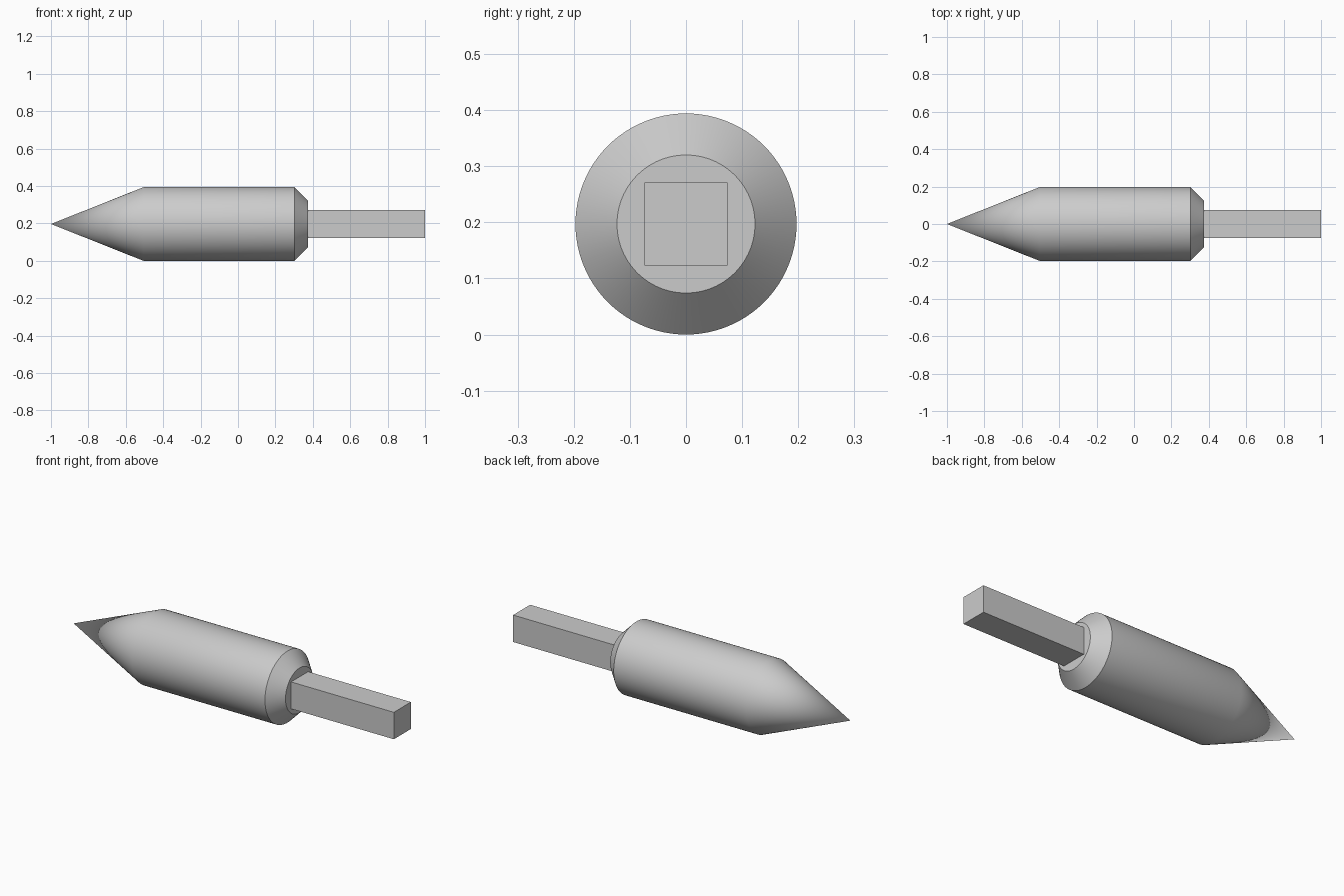
import bpy
import bmesh
import math
from mathutils import Matrix

cube = bpy.data.objects.get("Cube")
if cube:
    bpy.data.objects.remove(cube, do_unlink=True)

AXIS_Z = 0.197   # height of the long axis
RADIUS = 0.197

steel = bpy.data.materials.new("grey_steel")
steel.use_nodes = True
grey = (0.6, 0.6, 0.6, 1.0)
steel.diffuse_color = grey
steel.node_tree.nodes["Principled BSDF"].inputs["Base Color"].default_value = grey


def add_object(name, bm):
    bmesh.ops.recalc_face_normals(bm, faces=bm.faces[:])
    mesh = bpy.data.meshes.new(name)
    bm.to_mesh(mesh)
    bm.free()
    mesh.materials.append(steel)
    obj = bpy.data.objects.new(name, mesh)
    obj.location.z = AXIS_Z
    bpy.context.collection.objects.link(obj)
    return obj


# Pointed body: tip, cone, barrel, rear chamfer and flat rear face, spun about x
profile = [(-1.0, 0), (-0.505, RADIUS), (0.302, RADIUS), (0.375, 0.123), (0.375, 0)]
bm = bmesh.new()
verts = [bm.verts.new((x, 0, r)) for x, r in profile]
edges = [bm.edges.new(pair) for pair in zip(verts, verts[1:])]
bmesh.ops.spin(bm, geom=verts + edges, cent=(0, 0, 0), axis=(1, 0, 0),
               angle=math.tau, steps=96, use_merge=True)
bmesh.ops.remove_doubles(bm, verts=bm.verts[:], dist=1e-5)
body = add_object("pointed_body", bm)
bpy.context.view_layer.objects.active = body
body.select_set(True)
bpy.ops.object.shade_smooth_by_angle(angle=math.radians(30))

# Square shank
start, end, width = 0.375, 1.0, 0.148
bm = bmesh.new()
bmesh.ops.create_cube(bm, size=1, matrix=Matrix.Translation(((start + end) / 2, 0, 0))
                      @ Matrix.Diagonal((end - start, width, width, 1)))
add_object("square_shank", bm)
